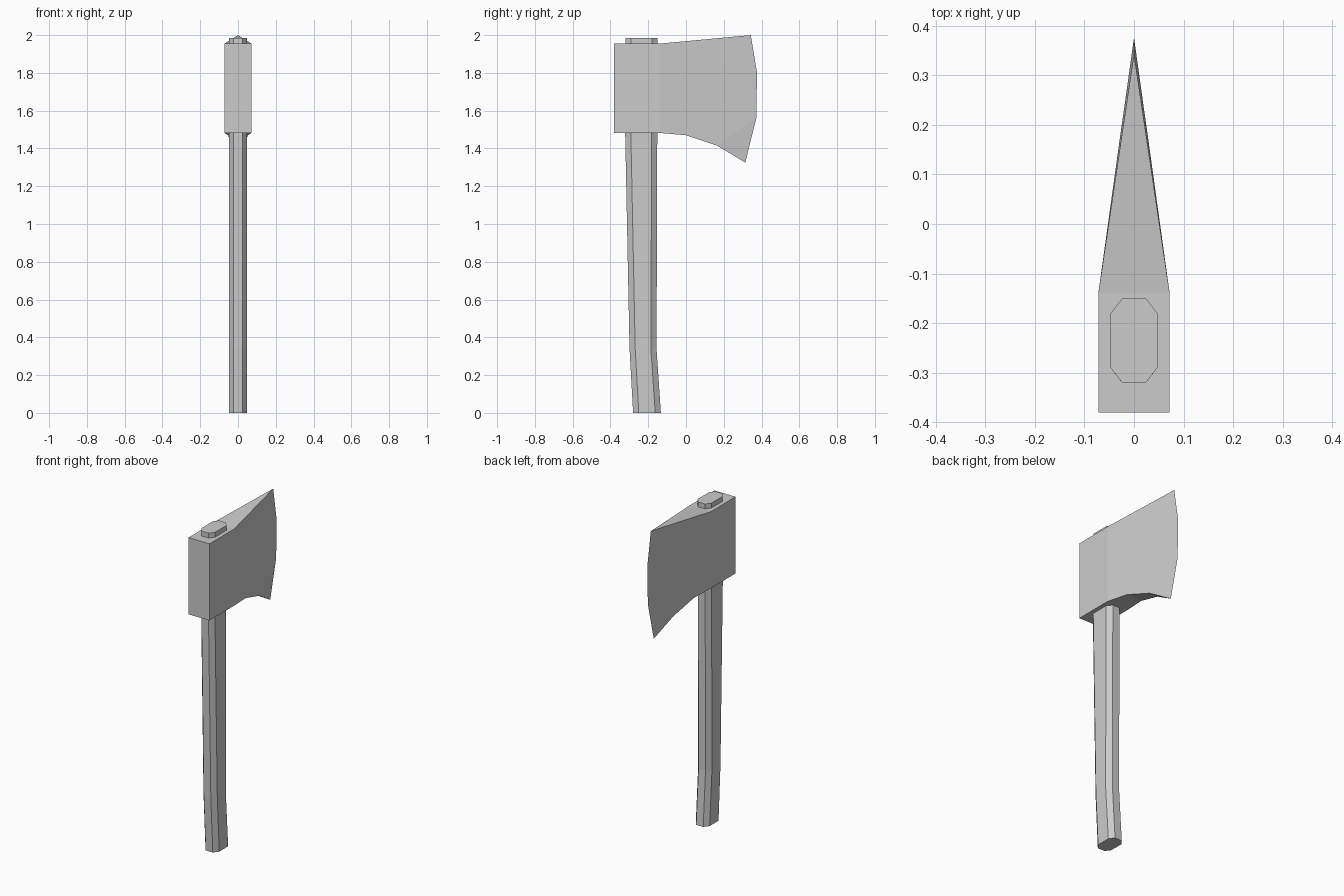
import bpy, bmesh

if "Cube" in bpy.data.objects:
    bpy.data.objects.remove(bpy.data.objects["Cube"])


def make_object(name, bm):
    bmesh.ops.recalc_face_normals(bm, faces=bm.faces[:])
    mesh = bpy.data.meshes.new(name)
    bm.to_mesh(mesh)
    bm.free()
    obj = bpy.data.objects.new(name, mesh)
    bpy.context.collection.objects.link(obj)
    return obj


# Handle: octagonal sections lofted upwards, (z, back y, front y)
sections = [(0, -0.28, -0.133), (0.34, -0.299, -0.156),
            (1.48, -0.322, -0.152), (1.985, -0.32, -0.15)]
W, C, CY = 0.047, 0.024, 0.03
bm = bmesh.new()
rings = []
for z, b, f in sections:
    outline = [(-C, b), (C, b), (W, b + CY), (W, f - CY),
               (C, f), (-C, f), (-W, f - CY), (-W, b + CY)]
    rings.append([bm.verts.new((x, y, z)) for x, y in outline])
for low, high in zip(rings, rings[1:]):
    for i in range(8):
        j = (i + 1) % 8
        bm.faces.new((low[i], low[j], high[j], high[i]))
bm.faces.new(rings[0])
bm.faces.new(rings[-1])
make_object("handle", bm)

# Axe head: side profile (half thickness, y, z), mirrored across x
T = 0.072
EDGE_TIP, BLOCK_Y = 0.378, -0.14


def taper(y):
    return T * (EDGE_TIP - y) / (EDGE_TIP - BLOCK_Y)


profile = {
    "back_top": (T, -0.38, 1.955), "top": (T, BLOCK_Y, 1.955),
    "e1": (0, 0.343, 2.0), "e2": (0, 0.376, 1.80),
    "e3": (0, 0.372, 1.56), "e4": (0, 0.314, 1.325),
    "b3": (taper(0.165), 0.165, 1.415), "b2": (taper(0), 0, 1.47),
    "b1": (T, BLOCK_Y, 1.482), "back_bottom": (T, -0.38, 1.482)}
bm = bmesh.new()
right = {k: bm.verts.new(p) for k, p in profile.items()}
left = {k: right[k] if p[0] == 0 else bm.verts.new((-p[0], p[1], p[2]))
        for k, p in profile.items()}

# Cheeks of the head
cheek = ["back_top top b1 back_bottom", "top e1 e2", "top e2 e3", "top e3 b1",
         "b1 e3 b2", "b2 e3 b3", "b3 e3 e4"]
for side in (right, left):
    for face in cheek:
        bm.faces.new([side[k] for k in face.split()])

# Back, top and underside strips joining the cheeks
strip = "e4 b3 b2 b1 back_bottom back_top top e1".split()
for a, b in zip(strip, strip[1:]):
    loop = [right[a], right[b], left[b], left[a]]
    bm.faces.new(list(dict.fromkeys(loop)))
make_object("axe_head", bm)
